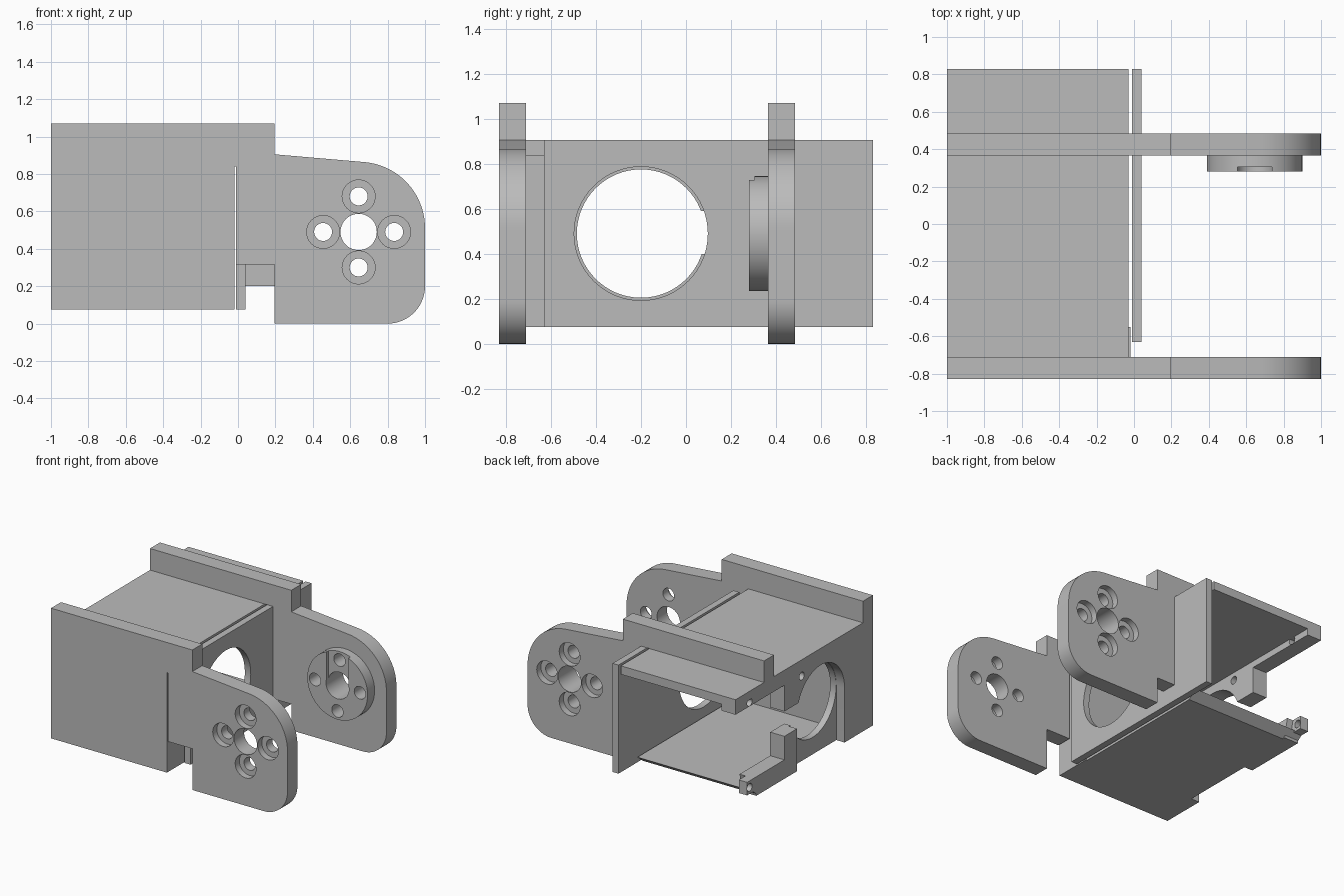
import bpy, bmesh
from math import sin, cos, pi, radians
from mathutils import Vector

cube = bpy.data.objects.get("Cube")
if cube:
    bpy.data.objects.remove(cube)

grey = bpy.data.materials.new("plain grey")
grey.use_nodes = True
grey.diffuse_color = (0.5, 0.5, 0.5, 1)
grey.node_tree.nodes["Principled BSDF"].inputs["Base Color"].default_value = (0.5, 0.5, 0.5, 1)


def arc(cx, cy, r, start, end, n=20):
    """Points on an arc, angles in degrees."""
    step = radians(end - start) / n
    return [(cx + r * cos(radians(start) + i * step),
             cy + r * sin(radians(start) + i * step)) for i in range(n + 1)]


def disc(cx, cy, r, n=48):
    return arc(cx, cy, r, 0, 360, n)[:-1]


def rect(a0, b0, a1, b1):
    return [(a0, b0), (a1, b0), (a1, b1), (a0, b1)]


def prism(name, outline, axis, lo, hi):
    """Extrude a closed outline along x (outline in y, z) or y (outline in x, z)."""
    bm = bmesh.new()
    place = (lambda p: (lo, p[0], p[1])) if axis == "x" else (lambda p: (p[0], lo, p[1]))
    face = bm.faces.new([bm.verts.new(place(p)) for p in outline])
    out = bmesh.ops.extrude_face_region(bm, geom=[face])
    shift = Vector((hi - lo, 0, 0)) if axis == "x" else Vector((0, hi - lo, 0))
    moved = [g for g in out["geom"] if isinstance(g, bmesh.types.BMVert)]
    bmesh.ops.translate(bm, verts=moved, vec=shift)
    bmesh.ops.recalc_face_normals(bm, faces=bm.faces)
    mesh = bpy.data.meshes.new(name)
    bm.to_mesh(mesh)
    bm.free()
    mesh.materials.append(grey)
    obj = bpy.data.objects.new(name, mesh)
    bpy.context.collection.objects.link(obj)
    return obj


def cut(obj, cutters):
    """Subtract cutters, given as prism arguments, and bake the result."""
    helpers = [prism("cutter", *c) for c in cutters]
    for h in helpers:
        h.hide_render = True
        mod = obj.modifiers.new("cut", "BOOLEAN")
        mod.operation = "DIFFERENCE"
        mod.solver = "EXACT"
        mod.object = h
    graph = bpy.context.evaluated_depsgraph_get()
    mesh = bpy.data.meshes.new_from_object(obj.evaluated_get(graph))
    obj.modifiers.clear()
    obj.data = mesh
    for h in helpers:
        bpy.data.objects.remove(h)


# Shared dimensions
HX, HZ = 0.645, 0.49
BOLTS = [(HX + 0.19 * cos(k * pi / 2), HZ + 0.19 * sin(k * pi / 2)) for k in range(4)]
BOTTOM, TOP, SLAB = 0.075, 0.905, 0.84

# Rounded arm outline, from its upper root to its lower root
arm = ([(0.195, 1.07), (0.195, TOP)] + arc(HX, 0.51, 0.355, 84, 0)
       + arc(0.8, 0.2, 0.2, 0, -90, 14) + [(0.195, 0)])


def arm_holes(y0, y1, outer0, outer1):
    holes = [(disc(HX, HZ, 0.097), "y", y0, y1)]
    for x, z in BOLTS:
        holes.append((disc(x, z, 0.048, 32), "y", y0, y1))
        holes.append((disc(x, z, 0.088, 32), "y", outer0, outer1))
    return holes


# Front side plate with arm, relief slot and counterbored holes
front_plate = prism("front_side_plate",
                    [(-1, BOTTOM), (-1, 1.07)] + arm
                    + [(0.195, 0.315), (-0.01, 0.315), (-0.01, SLAB), (-0.02, SLAB), (-0.02, BOTTOM)],
                    "y", -0.83, -0.71)
cut(front_plate, arm_holes(-0.9, -0.6, -0.9, -0.78))

# Rear arm with the ridge along the roof
rear_plate = prism("rear_arm_plate",
                   [(-1, TOP), (-1, 1.07)] + arm + [(0.195, 0.2), (0, 0.2), (0, TOP)],
                   "y", 0.365, 0.485)
cut(rear_plate, arm_holes(0.3, 0.6, 0.435, 0.6))

# Round boss inside the rear arm, keyed from the top to the centre
boss = prism("arm_boss", disc(HX, HZ, 0.255, 64), "y", 0.28, 0.365)
cut(boss, [(disc(HX, HZ, 0.097), "y", 0.2, 0.45),
           (rect(HX - 0.0925, HZ, HX + 0.0925, 0.9), "y", 0.2, 0.305)]
    + [(disc(x, z, 0.048, 32), "y", 0.2, 0.45) for x, z in BOLTS])

# Open housing: roof, floor and thick front wall
prism("housing_roof", rect(-0.71, SLAB, 0.83, TOP), "x", -1, -0.03)
prism("housing_front_wall", rect(-0.71, BOTTOM, -0.55, SLAB), "x", -1, -0.02)
floor = prism("housing_floor", [(-0.71, BOTTOM), (0.56, BOTTOM), (0.63, 0.13), (-0.71, 0.13)],
              "x", -1, -0.03)

# End wall with arched recess, round opening and a slot towards the back
recess = (arc(-0.2, HZ, 0.287, 0, 180, 32) + [(-0.487, 0), (0.087, 0)], "x", -1.1, -0.93)
cut(floor, [recess])
end_wall = prism("housing_end_wall",
                 [(-0.55, BOTTOM), (0.58, BOTTOM), (0.61, 0.22), (0.24, 0.22), (0.24, 0.4),
                  (-0.2, 0.4), (-0.2, 0.59), (0.24, 0.59), (0.24, 0.79), (0.83, 0.79),
                  (0.83, SLAB), (-0.55, SLAB)],
                 "x", -1, -0.88)
screws = [(disc(y, z, 0.03, 20), "x", -1.1, -0.8) for y, z in ((0.03, 0.78), (0.66, 0.82))]
cut(end_wall, [recess, (disc(-0.2, HZ, 0.285, 64), "x", -1.1, -0.8)] + screws)

# Small screw clip at the lower back corner
clip = prism("screw_clip", rect(0.58, 0.12, 0.69, 0.22), "x", -1, -0.93)
cut(clip, [(disc(0.66, 0.17, 0.03, 20), "x", -1.1, -0.8)])

# Thin panel across the inner end with a large round opening
panel = prism("inner_panel", rect(-0.63, BOTTOM, 0.83, TOP), "x", -0.01, 0.04)
cut(panel, [(disc(-0.2, HZ, 0.297, 64), "x", -0.1, 0.1)])

# Smooth the curved sides and keep the edges sharp
bpy.ops.object.select_all(action="DESELECT")
parts = [front_plate, rear_plate, boss, end_wall, panel, clip]
for p in parts:
    p.select_set(True)
bpy.context.view_layer.objects.active = front_plate
bpy.ops.object.shade_smooth_by_angle(angle=radians(30))
